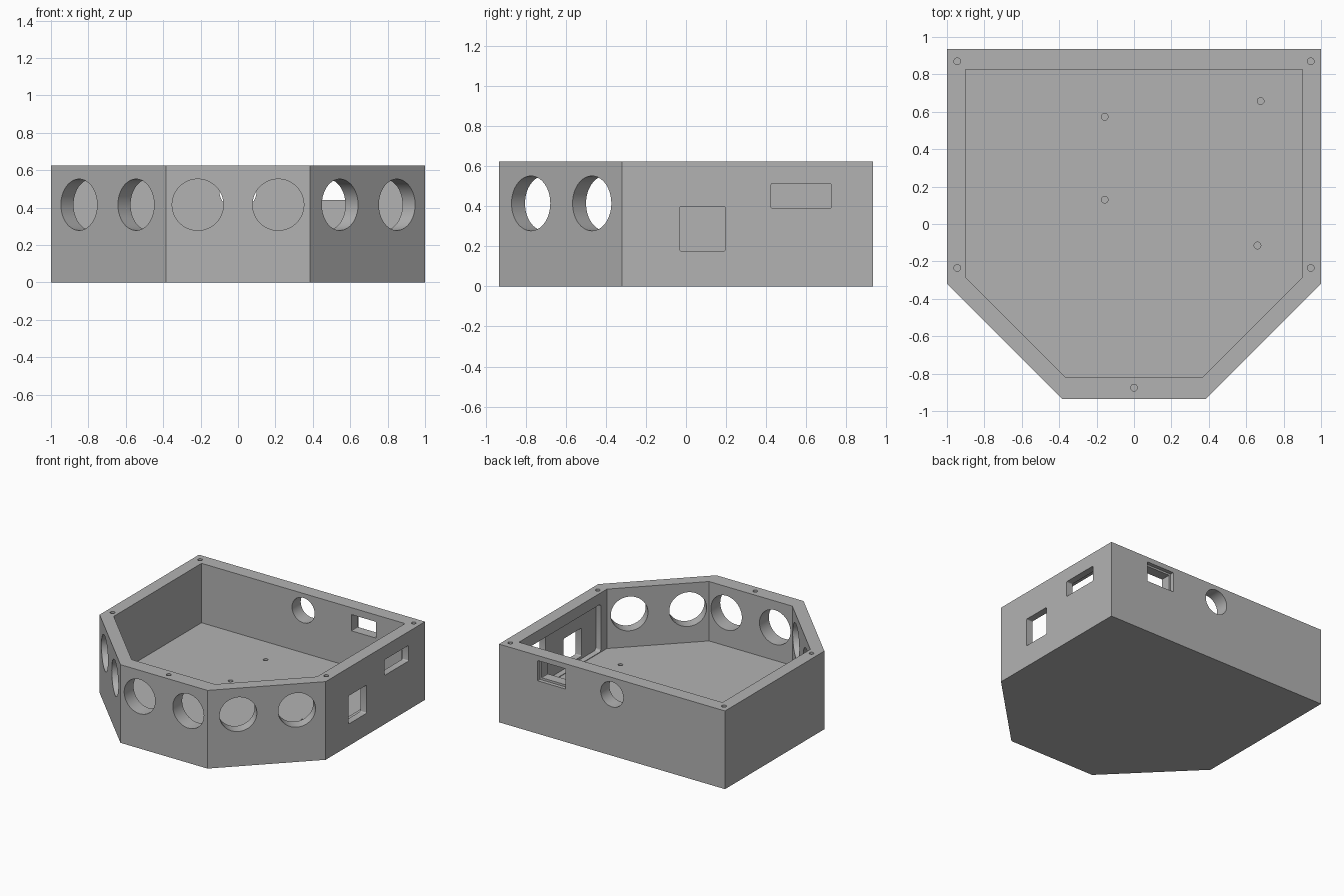
import bpy, bmesh, math
from mathutils import Matrix, Vector

cube = bpy.data.objects.get("Cube")
if cube:
    bpy.data.objects.remove(cube, do_unlink=True)

HEIGHT, FLOOR = 0.625, 0.15

grey = bpy.data.materials.new("plain grey")
grey.use_nodes = True
grey.diffuse_color = (0.45, 0.45, 0.45, 1)
grey.node_tree.nodes["Principled BSDF"].inputs["Base Color"].default_value = (0.45, 0.45, 0.45, 1)


def finish(name, bm):
    bmesh.ops.recalc_face_normals(bm, faces=bm.faces)
    mesh = bpy.data.meshes.new(name)
    bm.to_mesh(mesh)
    bm.free()
    mesh.materials.append(grey)
    obj = bpy.data.objects.new(name, mesh)
    bpy.context.scene.collection.objects.link(obj)
    return obj


def prism(name, outline, z0, z1):
    bm = bmesh.new()
    face = bm.faces.new([bm.verts.new((x, y, z0)) for x, y in outline])
    top = bmesh.ops.extrude_face_region(bm, geom=[face])["geom"]
    verts = [g for g in top if isinstance(g, bmesh.types.BMVert)]
    bmesh.ops.translate(bm, verts=verts, vec=(0, 0, z1 - z0))
    return finish(name, bm)


def cut(tool):
    """Subtract a tool from the enclosure and discard it."""
    tool.hide_render = True
    mod = enclosure.modifiers.new(tool.name, 'BOOLEAN')
    mod.operation, mod.solver, mod.object = 'DIFFERENCE', 'EXACT', tool
    bpy.context.view_layer.objects.active = enclosure
    bpy.ops.object.modifier_apply(modifier=mod.name)
    bpy.data.objects.remove(tool, do_unlink=True)


def drill(center, direction, radius, depth, sides=64):
    bm = bmesh.new()
    turn = Vector(direction).to_track_quat('Z', 'Y').to_matrix().to_4x4()
    bmesh.ops.create_cone(bm, cap_ends=True, segments=sides, radius1=radius,
                          radius2=radius, depth=depth,
                          matrix=Matrix.Translation(center) @ turn)
    cut(finish("round_cutter", bm))


def slot(low, high, axis, corner):
    """Cut a box whose edges along the given axis are rounded."""
    low, high = Vector(low), Vector(high)
    bm = bmesh.new()
    bmesh.ops.create_cube(bm, size=1, matrix=Matrix.Translation((low + high) / 2)
                          @ Matrix.Diagonal((high - low).to_4d()))
    edges = [e for e in bm.edges
             if abs((e.verts[0].co - e.verts[1].co).normalized()[axis]) > 0.9]
    bmesh.ops.bevel(bm, geom=edges, offset=corner, segments=4, profile=0.5,
                    affect='EDGES')
    cut(finish("slot_cutter", bm))


# Five-wall tray with chamfered front corners
enclosure = prism("enclosure", [(-1, 0.935), (-1, -0.32), (-0.385, -0.935),
                                (0.385, -0.935), (1, -0.32), (1, 0.935)], 0, HEIGHT)
cut(prism("cavity_cutter", [(-0.9, 0.825), (-0.9, -0.285), (-0.368, -0.817),
                            (0.368, -0.817), (0.9, -0.285), (0.9, 0.825)], FLOOR, 1))

# Paired sensor openings in the front and both chamfers
for x in (-0.215, 0.215):
    drill((x, -0.88, 0.415), (0, 1, 0), 0.137, 0.3)
for side in (-1, 1):
    for x, y in ((0.545, -0.775), (0.85, -0.47)):
        drill((side * x, y, 0.415), (side, -1, 0), 0.137, 0.34)

# Left wall: inner board pocket and two connector windows
slot((0.8, -0.21, FLOOR + 0.005), (0.945, 0.78, 0.535), 0, 0.02)
slot((0.85, -0.03, 0.175), (1.1, 0.195, 0.4), 0, 0.008)
slot((0.85, 0.425, 0.39), (1.1, 0.725, 0.515), 0, 0.008)

# Back wall: recessed power window and round cable hole
slot((0.425, 0.75, 0.44), (0.643, 1.05, 0.57), 1, 0.005)
slot((0.41, 0.905, 0.423), (0.657, 1.05, 0.585), 1, 0.005)
drill((0, 0.88, 0.49), (0, 1, 0), 0.1, 0.3)

# Blind screw holes in the rim and floor
rim = [(0, -0.875)] + [(s * 0.945, y) for s in (-1, 1) for y in (0.87, -0.235)]
for x, y in rim:
    drill((x, y, HEIGHT), (0, 0, 1), 0.018, 0.3, 24)
for x, y in ((-0.157, 0.573), (-0.157, 0.13), (0.677, 0.657), (0.66, -0.115)):
    drill((x, y, FLOOR), (0, 0, 1), 0.018, 0.2, 24)

bpy.ops.object.select_all(action='DESELECT')
enclosure.select_set(True)
bpy.context.view_layer.objects.active = enclosure
bpy.ops.object.shade_smooth_by_angle(angle=math.radians(30))
